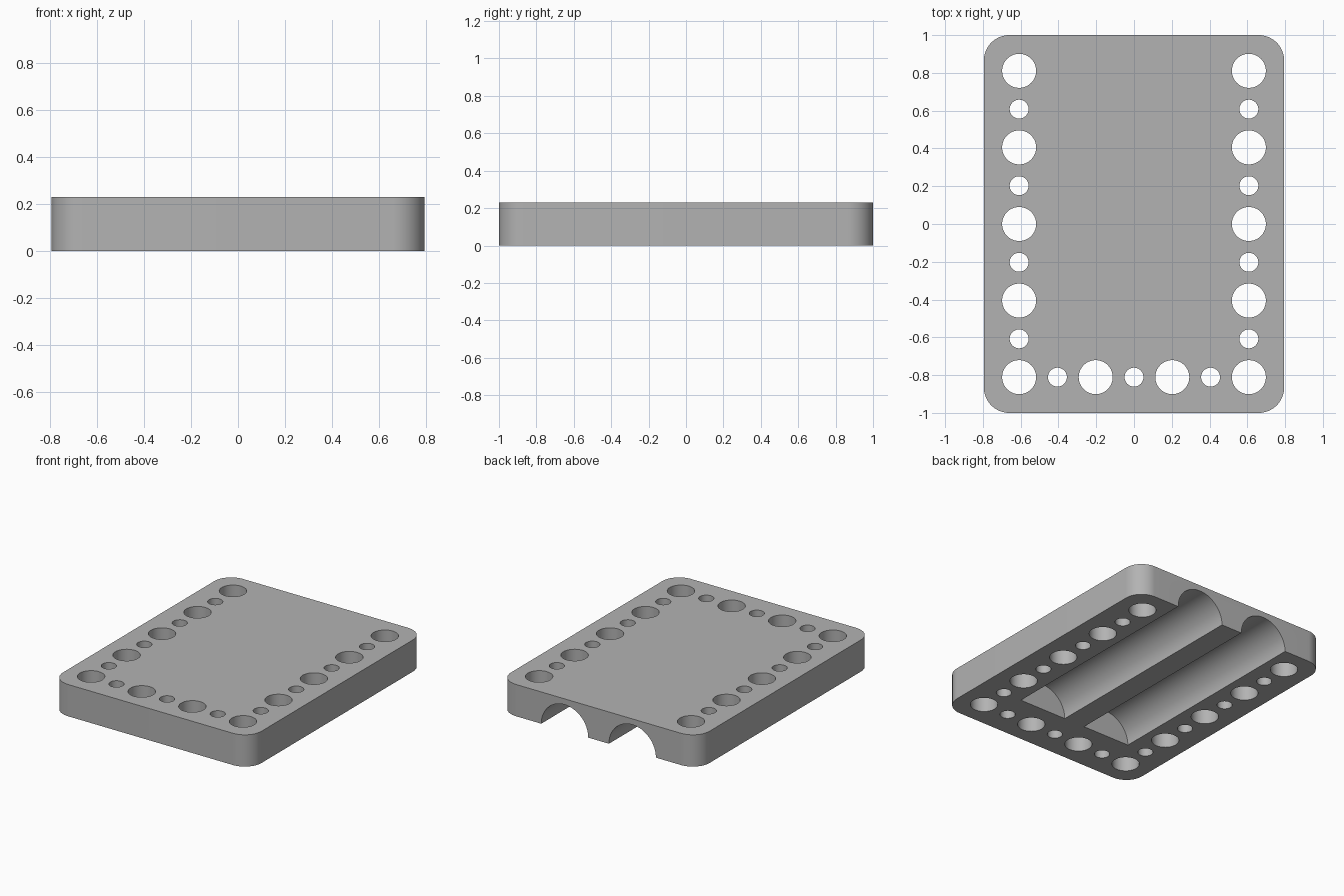
import bpy, bmesh, math
from mathutils import Matrix

if "Cube" in bpy.data.objects:
    bpy.data.objects.remove(bpy.data.objects["Cube"])

HX, HY, H, R = 0.795, 1.0, 0.23, 0.135

grey = bpy.data.materials.new("plain_grey")
grey.diffuse_color = (0.45, 0.45, 0.45, 1)
grey.use_nodes = True
grey.node_tree.nodes["Principled BSDF"].inputs["Base Color"].default_value = grey.diffuse_color


def make_object(name, bm):
    bmesh.ops.recalc_face_normals(bm, faces=bm.faces)
    me = bpy.data.meshes.new(name)
    bm.to_mesh(me)
    bm.free()
    me.materials.append(grey)
    ob = bpy.data.objects.new(name, me)
    bpy.context.collection.objects.link(ob)
    return ob


def cylinder(bm, radius, depth, matrix):
    bmesh.ops.create_cone(bm, cap_ends=True, segments=64, radius1=radius,
                          radius2=radius, depth=depth, matrix=matrix)


# Plate: rounded rectangle, extruded upwards
bm = bmesh.new()
outline = []
for i, (sx, sy) in enumerate([(1, 1), (-1, 1), (-1, -1), (1, -1)]):
    for k in range(17):
        a = math.pi / 2 * (i + k / 16)
        outline.append(bm.verts.new((sx * (HX - R) + R * math.cos(a),
                                     sy * (HY - R) + R * math.sin(a), 0)))
base = bm.faces.new(outline)
ext = bmesh.ops.extrude_face_region(bm, geom=[base], use_keep_orig=True)
bmesh.ops.translate(bm, vec=(0, 0, H),
                    verts=[v for v in ext["geom"] if isinstance(v, bmesh.types.BMVert)])
plate = make_object("plate", bm)

# Cutters: alternating large and small holes along both sides and the front
bm = bmesh.new()
P = 0.2027
spots = [(s * 3 * P, (j - 4) * P, j) for s in (-1, 1) for j in range(9)]
spots += [(i * P, -4 * P, i + 3) for i in range(-2, 3)]
for x, y, n in spots:
    cylinder(bm, 0.05 if n % 2 else 0.09, 1, Matrix.Translation((x, y, H / 2)))

# Cutters: two half-round channels underneath, open at the back
Y0, Y1 = -0.61, 1.1
for s in (-1, 1):
    cylinder(bm, 0.188, Y1 - Y0, Matrix.Translation((s * 0.271, (Y0 + Y1) / 2, 0))
             @ Matrix.Rotation(math.pi / 2, 4, 'X'))
cutter = make_object("hole_cutter", bm)
cutter.hide_render = True

# Cut the plate and keep sharp rims
mod = plate.modifiers.new("cut", 'BOOLEAN')
mod.operation = 'DIFFERENCE'
mod.solver = 'EXACT'
mod.object = cutter
bpy.context.view_layer.objects.active = plate
plate.select_set(True)
bpy.ops.object.modifier_apply(modifier=mod.name)
bpy.data.objects.remove(cutter)
bpy.ops.object.shade_smooth_by_angle(angle=math.radians(30))
